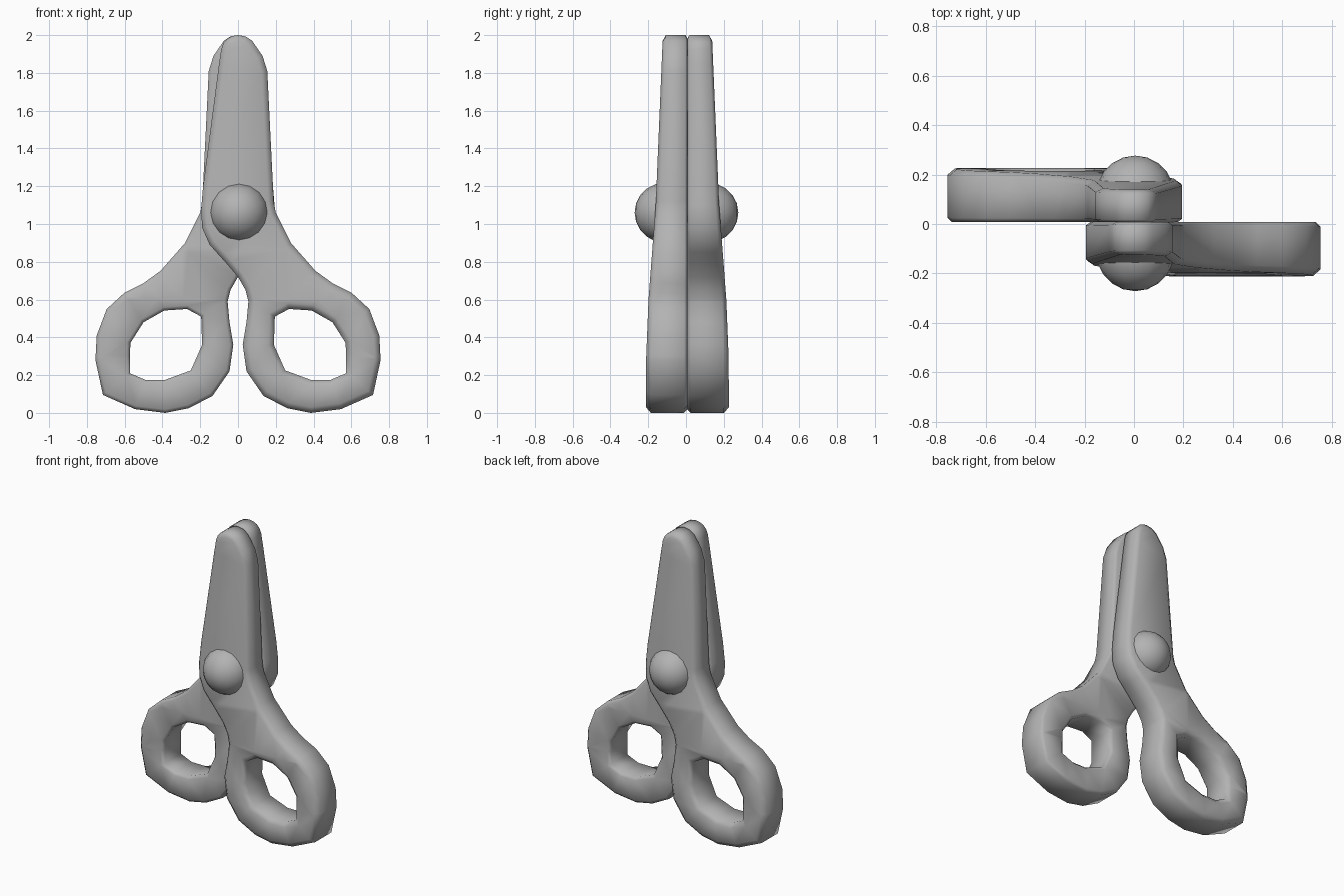
import bpy, bmesh, math
from mathutils import Vector

if "Cube" in bpy.data.objects:
    bpy.data.objects.remove(bpy.data.objects["Cube"])

# Silhouette (x, z) of the front half: outline anticlockwise, finger hole clockwise
OUTLINE = [(0, 2), (-.03, 1.995), (-.056, 1.982), (-.076, 1.96), (-.089, 1.925), (-.1, 1.85),
           (-.185, 1.2), (-.195, 1.08), (-.19, .98), (-.15, .89), (-.06, .79), (0, .72),
           (.04, .65), (.055, .59), (.045, .48), (.025, .36), (.045, .22), (.135, .09),
           (.26, .025), (.385, 0), (.545, .02), (.715, .095), (.755, .28), (.748, .41),
           (.695, .55), (.6, .637), (.5, .687), (.41, .752), (.28, .9), (.2, 1.06),
           (.189, 1.12), (.155, 1.81), (.13, 1.89), (.075, 1.97), (.04, 1.993)]
HOLE = [(.195, .51), (.27, .55), (.39, .542), (.5, .48), (.57, .37), (.573, .21),
        (.49, .175), (.385, .175), (.25, .225), (.19, .36)]
# Edge profile: (inset, fraction of thickness)
PROFILE = [(.018, 0), (0, .08), (0, .88), (.03, 1)]
# Thickness at heights
THICK = [(0, .22), (.3, .218), (.6, .206), (.85, .187), (1.1, .168), (2, .13)]
MID_Y = .0075

# Mid-grey finish
grey = bpy.data.materials.new("mid_grey")
grey.diffuse_color = (.45, .45, .45, 1)
grey.use_nodes = True
grey.node_tree.nodes["Principled BSDF"].inputs["Base Color"].default_value = grey.diffuse_color


def thickness(z):
    for (z0, t0), (z1, t1) in zip(THICK, THICK[1:]):
        if z <= z1:
            return t0 + (t1 - t0) * (z - z0) / (z1 - z0)
    return THICK[-1][1]


def inset(points, d):
    pts = [Vector(p) for p in points]
    out = []
    for i, p in enumerate(pts):
        a = (p - pts[i - 1]).normalized()
        b = (pts[(i + 1) % len(pts)] - p).normalized()
        na, nb = Vector((-a.y, a.x)), Vector((-b.y, b.x))
        m = (na + nb).normalized()
        out.append(p + m * d / max(m.dot(na), .6))
    return out


def finish(ob):
    ob.data.materials.append(grey)
    ob.data.shade_smooth()


def make_half(name, angle):
    bm = bmesh.new()
    caps = [[], []]
    for loop in (OUTLINE, HOLE):
        rings = [[bm.verts.new((p.x, -f, p.y)) for p in inset(loop, d)] for d, f in PROFILE]
        n = len(loop)
        for r, s in zip(rings, rings[1:]):
            for i in range(n):
                j = (i + 1) % n
                bm.faces.new((r[i], r[j], s[j], s[i]))
        for cap, r in zip(caps, (rings[0], rings[-1])):
            cap += [bm.edges.get((r[i], r[(i + 1) % n])) for i in range(n)]
    # Flat inner and outer faces
    for cap in caps:
        bmesh.ops.triangle_fill(bm, use_beauty=True, use_dissolve=False, edges=cap,
                                normal=(0, -1, 0))
    # Cuts where the thickness changes
    for z, _ in THICK[1:-1]:
        bmesh.ops.bisect_plane(bm, geom=bm.verts[:] + bm.edges[:] + bm.faces[:],
                               plane_co=(0, 0, z), plane_no=(0, 0, 1))
    for v in bm.verts:
        v.co.y *= thickness(v.co.z)
    bmesh.ops.recalc_face_normals(bm, faces=bm.faces)
    me = bpy.data.meshes.new(name)
    bm.to_mesh(me)
    bm.free()
    ob = bpy.data.objects.new(name, me)
    bpy.context.collection.objects.link(ob)
    ob.location.y = MID_Y
    ob.rotation_euler.z = angle
    finish(ob)


# Two crossing halves
make_half("front_blade_and_handle", 0)
make_half("back_blade_and_handle", math.pi)

# Domed pivot heads on both sides
for name, y in (("front_pivot", -.114), ("back_pivot", .119)):
    bpy.ops.mesh.primitive_uv_sphere_add(segments=16, ring_count=10, radius=.158,
                                         location=(.005, y, 1.06),
                                         rotation=(math.pi / 2, 0, 0))
    bpy.context.object.name = name
    finish(bpy.context.object)
